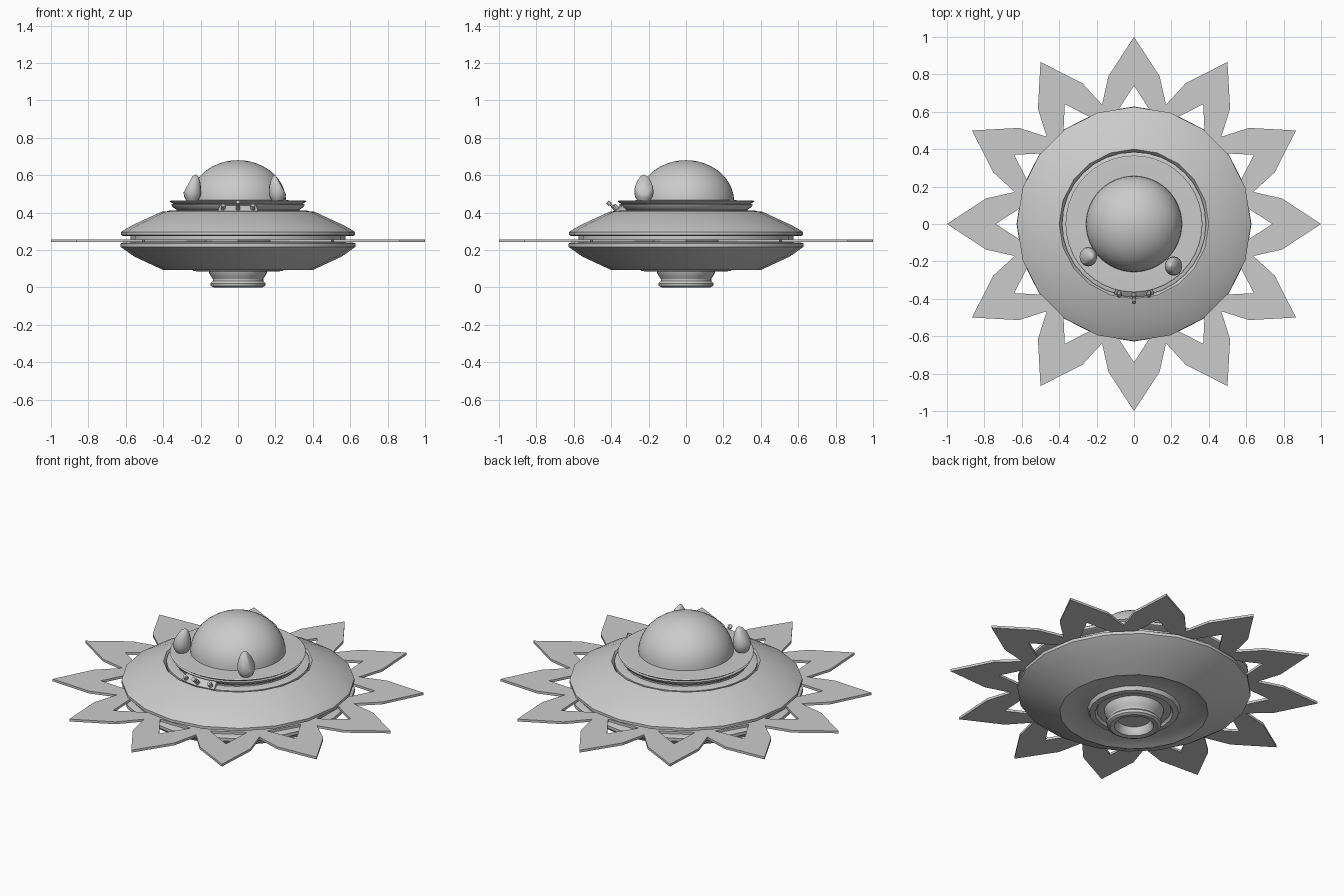
import bpy, bmesh
from math import sin, cos, pi, radians, sqrt
from mathutils import Vector, Matrix

if "Cube" in bpy.data.objects:
    bpy.data.objects.remove(bpy.data.objects["Cube"])


def finish(name, bm, angle=30):
    bmesh.ops.remove_doubles(bm, verts=bm.verts, dist=0.0003)
    bmesh.ops.recalc_face_normals(bm, faces=bm.faces)
    me = bpy.data.meshes.new(name)
    bm.to_mesh(me)
    bm.free()
    ob = bpy.data.objects.new(name, me)
    bpy.context.collection.objects.link(ob)
    if angle:
        bpy.ops.object.select_all(action='DESELECT')
        ob.select_set(True)
        bpy.context.view_layer.objects.active = ob
        bpy.ops.object.shade_smooth_by_angle(angle=radians(angle))
    return ob


def lathe(name, profile, sides, angle=30):
    """Revolve (radius, height) points about z."""
    bm = bmesh.new()
    vs = [bm.verts.new((r, 0, z)) for r, z in profile]
    es = [bm.edges.new(p) for p in zip(vs, vs[1:])]
    bmesh.ops.spin(bm, geom=vs + es, cent=(0, 0, 0), axis=(0, 0, 1),
                   angle=2 * pi, steps=sides, use_duplicate=False)
    return finish(name, bm, angle)


# Two hull shells with the spacer between them
lathe("upper_hull", [(0, .275), (.615, .275), (.626, .28), (.626, .296), (.605, .31),
                     (.555, .337), (.41, .404), (.40, .406), (.385, .385), (0, .385)], 20)
lathe("lower_hull", [(0, .24), (.615, .24), (.628, .235), (.628, .217), (.555, .165),
                     (.415, .1), (.40, .092), (.385, .097), (.31, .12), (.25, .11),
                     (.24, .088), (.21, .085), (.20, .1), (0, .1)], 20)
lathe("hull_spacer", [(0, .235), (.575, .235), (.575, .28), (0, .28)], 20)

# Engine nozzle
lathe("engine_nozzle", [(.16, .1), (.155, .078), (.148, .065), (.135, .045), (.135, .035),
                        (.148, .022), (.145, .008), (.13, 0), (.105, .004), (.095, .02),
                        (.09, .05), (0, .05)], 32)

# Cockpit collar and its seat
lathe("collar_seat", [(.385, .38), (.385, .405), (.37, .41), (.335, .41), (.325, .38)], 32)
lathe("cockpit_collar", [(0, .38), (.325, .38), (.328, .415), (.35, .43), (.358, .443),
                         (.345, .446), (.366, .46), (.36, .464), (.27, .466), (0, .466)], 40)

# Dome
dome = [(.257 * cos(t * pi / 24), .46 + .22 * sin(t * pi / 24)) for t in range(12)]
lathe("dome", dome + [(0, .68)], 48)

# Sun-ray ring: twelve pointed rays with triangular openings
T, S, H = (0, 1), (.137, .79), (0, .74)
V, B, B0 = (.66 * sin(pi / 12), .66 * cos(pi / 12)), (.1, .585), (0, .585)
I0, I15 = (0, .5), (.5 * sin(pi / 12), .5 * cos(pi / 12))
bm = bmesh.new()
for k in range(12):
    rot = Matrix.Rotation(k * pi / 6, 3, 'Z')
    for side in (1, -1):
        for poly in ((T, H, S), (H, B, V, S), (B, I15, V), (B0, I0, I15, B)):
            bm.faces.new([bm.verts.new(rot @ Vector((side * x, y, 0)))
                          for x, y in poly[::side]])
rays = finish("sun_rays", bm, 0)
rays.location.z = .25
mod = rays.modifiers.new("thickness", 'SOLIDIFY')
mod.thickness, mod.offset = .014, 0


# Pointed pods beside the dome, top sliced on a slant
def pod(name, x, y, tip):
    prof = [(.03, .0), (.042, .02), (.047, .045), (.044, .075), (.034, .105), (.018, .13), (0, .142)]
    ob = lathe(name, [(0, 0)] + prof, 16, 40)
    bm = bmesh.new()
    bm.from_mesh(ob.data)
    for v in bm.verts:
        v.co.x += tip * (v.co.z / .14) ** 3
        v.co.y *= 1.1
    cut = bmesh.ops.bisect_plane(bm, geom=bm.verts[:] + bm.edges[:] + bm.faces[:],
                                 plane_co=(-tip * .8, 0, .1),
                                 plane_no=(-1 if tip > 0 else 1, 0, .55), clear_outer=True)
    bmesh.ops.holes_fill(bm, edges=[e for e in cut['geom_cut']
                                    if isinstance(e, bmesh.types.BMEdge)])
    bm.to_mesh(ob.data)
    bm.free()
    ob.location = (x, y, .462)


pod("left_pod", -.245, -.175, .02)
pod("right_pod", .212, -.225, -.012)


# Control panel at the front: bent strip, two knobs and a lever
def rod(name, a, b, r, sides=12):
    a, b = Vector(a), Vector(b)
    bm = bmesh.new()
    m = Matrix.Translation((a + b) / 2) @ (b - a).to_track_quat('Z', 'Y').to_matrix().to_4x4()
    bmesh.ops.create_cone(bm, cap_ends=True, segments=sides, radius1=r, radius2=r,
                          depth=(b - a).length, matrix=m)
    return finish(name, bm)


bm = bmesh.new()
for i in range(8):
    quads = []
    for a in (i, i + 1):
        t = radians(-90 - 16 + a * 4)
        quads.append([bm.verts.new((r * cos(t), r * sin(t), z))
                      for r, z in ((.33, .445), (.352, .44), (.39, .408), (.385, .395), (.33, .395))])
    for j in range(5):
        bm.faces.new((quads[0][j], quads[0][j - 1], quads[1][j - 1], quads[1][j]))
    if i in (0, 7):
        bm.faces.new(quads[0 if i == 0 else 1])
finish("control_panel", bm)

for n, x in (("left", -.08), ("centre", 0), ("right", .08)):
    y = -sqrt(.375 ** 2 - x * x)
    rod(n + "_knob", (x, y, .418), (x, y - .018, .438), .012)
    reach = .04 if n == "centre" else .022
    rod(n + "_lever", (x, y, .42), (x, y - reach, .42 + reach * .8), .006)
rod("lever_grip", (0, -.405, .443), (0, -.42, .457), .011)
